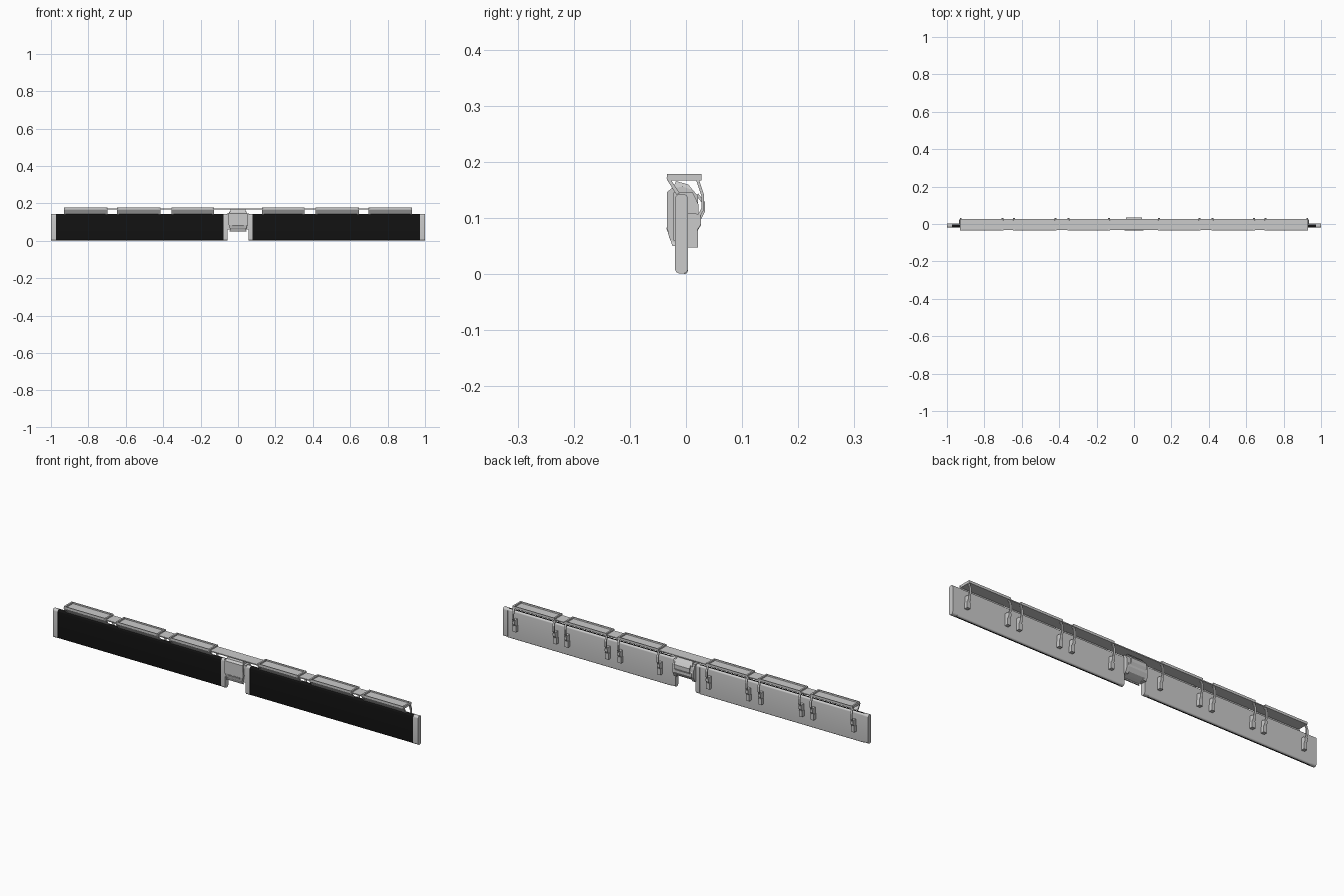
import bpy, bmesh, math
from mathutils import Vector

if "Cube" in bpy.data.objects:
    bpy.data.objects.remove(bpy.data.objects["Cube"])

black = bpy.data.materials.new("grille_black")
black.diffuse_color = (0.006, 0.006, 0.006, 1)
black.use_nodes = True
black.node_tree.nodes["Principled BSDF"].inputs["Base Color"].default_value = black.diffuse_color


def prism(name, pts, x0, x1, mat=None, smooth=False, taper=None):
    """Extrude a (y, z) profile from x0 to x1; taper(z) scales x."""
    bm = bmesh.new()
    a = [bm.verts.new((x0, y, z)) for y, z in pts]
    b = [bm.verts.new((x1, y, z)) for y, z in pts]
    bm.faces.new(a)
    bm.faces.new(b[::-1])
    n = len(pts)
    for i in range(n):
        j = (i + 1) % n
        bm.faces.new((a[i], b[i], b[j], a[j]))
    if taper:
        for v in bm.verts:
            v.co.x *= taper(v.co.z)
    bmesh.ops.recalc_face_normals(bm, faces=bm.faces)
    me = bpy.data.meshes.new(name)
    bm.to_mesh(me)
    bm.free()
    ob = bpy.data.objects.new(name, me)
    bpy.context.collection.objects.link(ob)
    if mat:
        me.materials.append(mat)
    if smooth:
        bpy.ops.object.select_all(action='DESELECT')
        ob.select_set(True)
        bpy.context.view_layer.objects.active = ob
        bpy.ops.object.shade_smooth_by_angle(angle=math.radians(35))
    return ob


def box(y0, y1, z0, z1):
    return [(y0, z0), (y1, z0), (y1, z1), (y0, z1)]


def rounded(y0, y1, z0, z1, rf, rb, seg=6):
    """Rounded rectangle with separate front and back corner radii."""
    pts = []
    for y, z, r, a0 in ((y0 + rf, z0 + rf, rf, 180), (y1 - rb, z0 + rb, rb, 270),
                        (y1 - rb, z1 - rb, rb, 0), (y0 + rf, z1 - rf, rf, 90)):
        if r < 1e-5:
            pts.append((y, z))
            continue
        for i in range(seg + 1):
            t = math.radians(a0 + 90 * i / seg)
            pts.append((y + r * math.cos(t), z + r * math.sin(t)))
    return pts


def ribbon(path, w):
    """Outline of a (y, z) polyline with constant thickness w."""
    p = [Vector(q) for q in path]
    left, right = [], []
    for i, q in enumerate(p):
        d0 = (q - p[i - 1]).normalized() if i else (p[1] - q).normalized()
        d1 = (p[i + 1] - q).normalized() if i < len(p) - 1 else d0
        m = Vector((-d0.y - d1.y, d0.x + d1.x)).normalized()
        m *= w / 2 / max(0.5, m.dot(Vector((-d0.y, d0.x))))
        left.append(tuple(q + m))
        right.append(tuple(q - m))
    return left + right[::-1]


def span(s, a, b):
    return (a, b) if s > 0 else (-b, -a)


slope = [(-0.032, 0.173), (-0.029, 0.166), (-0.014, 0.143)]
arm = [(0.017, 0.176), (0.021, 0.167), (0.030, 0.140), (0.030, 0.117),
       (0.022, 0.102), (0.004, 0.092)]

for s in (-1, 1):
    # long wing panel: end caps, rear shell and dark wrapped grille
    cap = rounded(-0.020, 0.004, 0.001, 0.143, 0.010, 0.010)
    prism("outer_end_cap", cap, *span(s, 0.973, 1.0), smooth=True)
    prism("inner_end_cap", cap, *span(s, 0.056, 0.078), smooth=True)
    prism("rear_shell", rounded(-0.004, 0.0035, 0.0, 0.142, 0.0, 0.007),
          *span(s, 0.078, 0.973), smooth=True)
    prism("front_grille", rounded(-0.019, -0.004, 0.002, 0.142, 0.008, 0.0),
          *span(s, 0.078, 0.973), mat=black, smooth=True)

    for a, b in ((0.13, 0.355), (0.415, 0.645), (0.70, 0.93)):
        # tray section: sloped front plate plus raised front and rear lips
        prism("sloped_front_plate", ribbon(slope, 0.004), *span(s, a, b))
        prism("tray_front_lip", box(-0.034, -0.031, 0.167, 0.179), *span(s, a, b))
        prism("tray_rear_lip", box(0.025, 0.028, 0.167, 0.179), *span(s, a, b))
        # support hook at each end of the tray section
        for c in (a + 0.004, b - 0.004):
            c *= s
            prism("tray_end_wall", box(-0.034, 0.028, 0.167, 0.179), c - 0.004, c + 0.004)
            prism("front_strut", ribbon(slope, 0.006), c - 0.005, c + 0.005)
            prism("rear_hook_arm", ribbon(arm, 0.005), c - 0.005, c + 0.005)
            prism("hook_clamp", [(0.003, 0.078), (0.020, 0.078), (0.027, 0.090),
                                 (0.027, 0.102), (0.018, 0.108), (0.003, 0.108)],
                  c - 0.007, c + 0.007)
            prism("hook_foot", box(0.003, 0.021, 0.048, 0.078), c - 0.009, c + 0.009)

    # hinge cheeks joining the centre body to the panels
    prism("hinge_cheek", [(-0.022, 0.060), (0.012, 0.060), (0.024, 0.085), (0.022, 0.125),
                          (0.012, 0.146), (-0.022, 0.146)], *span(s, 0.042, 0.058))

# thin continuous shelf floor
prism("shelf_floor", box(-0.031, 0.026, 0.167, 0.172), -0.93, 0.93)

# centre connector body
prism("centre_body", [(-0.034, 0.085), (-0.030, 0.065), (-0.020, 0.055), (-0.002, 0.062),
                      (0.016, 0.070), (0.027, 0.088), (0.027, 0.104), (0.022, 0.112),
                      (0.021, 0.140), (0.012, 0.150), (-0.006, 0.156), (-0.026, 0.153),
                      (-0.034, 0.146)], -0.05, 0.05,
      taper=lambda z: 0.86 if z < 0.075 else (1.0 if z < 0.148 else 0.9))
# raised cap on the connector and rear plate
prism("centre_top_cap", [(-0.024, 0.150), (0.012, 0.150), (0.004, 0.160), (-0.018, 0.166)],
      -0.044, 0.044, taper=lambda z: 0.9 if z > 0.158 else 1.0)
prism("centre_rear_plate", ribbon([(0.020, 0.142), (0.031, 0.128), (0.031, 0.112), (0.024, 0.098)],
                                  0.005), -0.042, 0.042)
# angled lower lip under the connector
prism("centre_lower_lip", [(-0.033, 0.086), (-0.035, 0.082), (-0.024, 0.050), (-0.018, 0.050),
                           (-0.020, 0.086)], -0.046, 0.046,
      taper=lambda z: 0.65 if z > 0.08 else 1.0)
